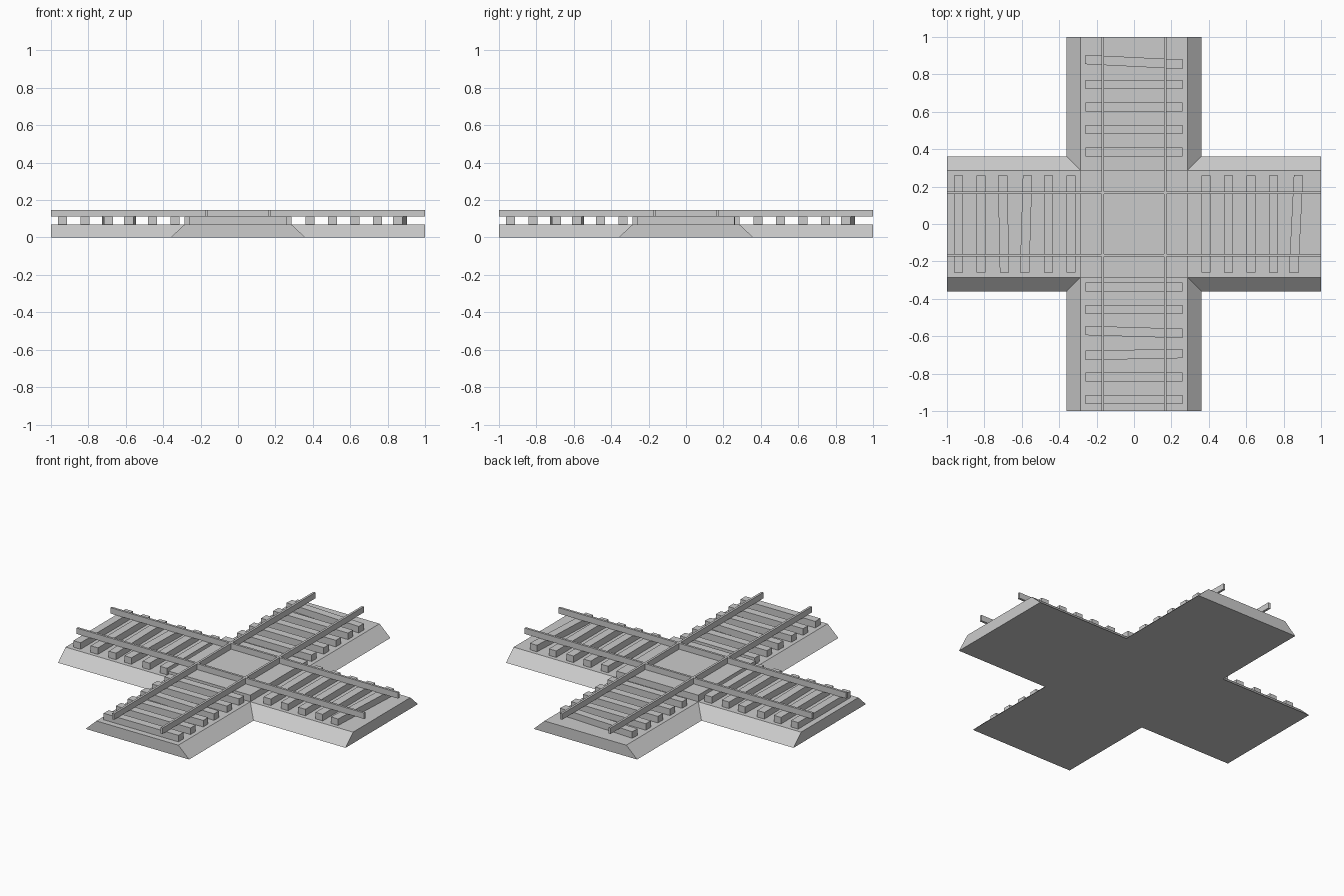
import bpy, bmesh
from math import atan2, pi
from mathutils import Matrix, Vector

cube = bpy.data.objects.get("Cube")
if cube:
    bpy.data.objects.remove(cube, do_unlink=True)

BED_TOP, TIE_TOP, RAIL_TOP = 0.07, 0.111, 0.148

grey = bpy.data.materials.new("light_grey")
grey.use_nodes = True
grey.diffuse_color = (0.6, 0.6, 0.6, 1)
grey.node_tree.nodes["Principled BSDF"].inputs["Base Color"].default_value = (0.6, 0.6, 0.6, 1)


def finish(name, bm):
    bmesh.ops.recalc_face_normals(bm, faces=bm.faces)
    mesh = bpy.data.meshes.new(name)
    bm.to_mesh(mesh)
    bm.free()
    mesh.materials.append(grey)
    obj = bpy.data.objects.new(name, mesh)
    bpy.context.collection.objects.link(obj)
    return obj


def box(name, centre, size, turn=0.0, track=0.0):
    """Box turned about its own centre, then swung about the origin with its track."""
    bm = bmesh.new()
    m = (Matrix.Rotation(track, 4, "Z") @ Matrix.Translation(centre)
         @ Matrix.Rotation(turn, 4, "Z") @ Matrix.Diagonal((*size, 1)))
    bmesh.ops.create_cube(bm, size=1, matrix=m)
    return finish(name, bm)


def cross_outline(bm, half, z):
    """Twelve corners of a plus shape whose arms have the given half width."""
    corners = []
    for quarter in range(4):
        rot = Matrix.Rotation(quarter * pi / 2, 3, "Z")
        for p in ((1, -half), (1, half), (half, half)):
            corners.append(bm.verts.new(rot @ Vector((*p, z))))
    return corners


# Gravel bed: a plus shape with sloping sides and upright ends
bm = bmesh.new()
low = cross_outline(bm, 0.36, 0)
high = cross_outline(bm, 0.285, BED_TOP)
bm.faces.new(low)
bm.faces.new(high)
for i in range(len(low)):
    j = (i + 1) % len(low)
    bm.faces.new((low[i], low[j], high[j], high[i]))
finish("gravel_bed", bm)

# Raised plate in the middle of the crossing
box("centre_plate", (0, 0, (BED_TOP + TIE_TOP) / 2), (0.57, 0.57, TIE_TOP - BED_TOP))

# Rails and ties, once for each track; a few ties lie slightly askew
skew = {1: 0.0, 2: 0.02, 3: -0.03, 15: -0.05}
for track_name, track in (("long", 0), ("cross", -pi / 2)):
    for side, x in (("left", 0.168), ("right", -0.168)):
        box(f"{track_name}_rail_{side}", (x, 0, (TIE_TOP + RAIL_TOP) / 2),
            (0.014, 2, RAIL_TOP - TIE_TOP), track=track)
    for i in range(16):
        y = -0.938 + i * 0.1203
        if abs(y) < 0.32:
            continue
        box(f"{track_name}_tie_{i}", (0, y, (BED_TOP + TIE_TOP) / 2),
            (0.52, 0.05, TIE_TOP - BED_TOP), skew.get(i, 0), track)
